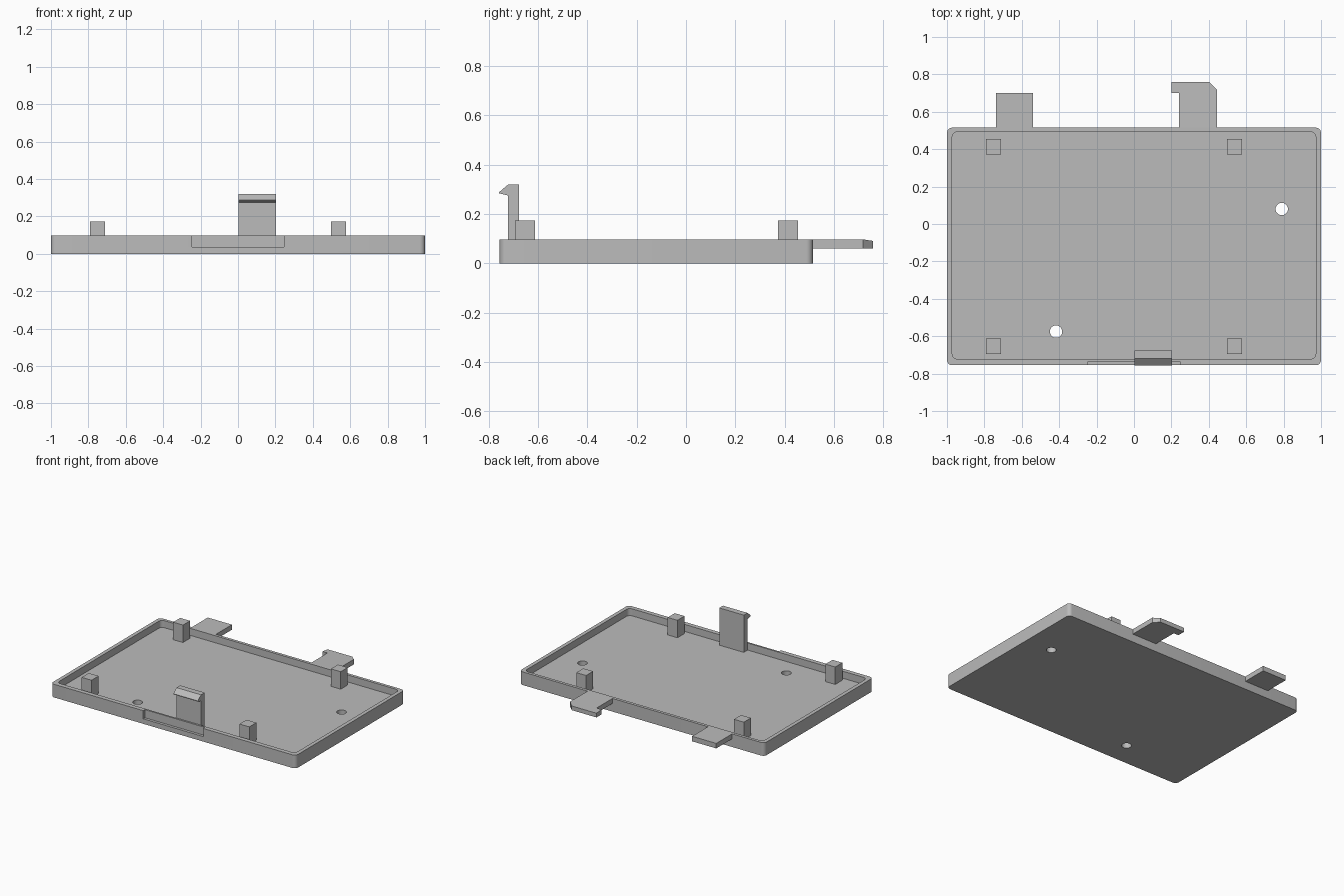
import bpy
import bmesh
from math import cos, sin, pi, radians
from mathutils import Vector

if "Cube" in bpy.data.objects:
    bpy.data.objects.remove(bpy.data.objects["Cube"], do_unlink=True)

GREY = (0.5, 0.5, 0.5, 1)
plastic = bpy.data.materials.new("grey plastic")
plastic.use_nodes = True
plastic.diffuse_color = GREY
plastic.node_tree.nodes["Principled BSDF"].inputs["Base Color"].default_value = GREY

BACK, FRONT = 0.515, -0.755
WALL, RIM, FLOOR = 0.028, 0.097, 0.045


def prism(name, points, sweep):
    """Extrude a closed outline of 3D points along the sweep vector."""
    bm = bmesh.new()
    face = bm.faces.new([bm.verts.new(p) for p in points])
    out = bmesh.ops.extrude_face_region(bm, geom=[face])
    moved = [v for v in out["geom"] if isinstance(v, bmesh.types.BMVert)]
    bmesh.ops.translate(bm, verts=moved, vec=Vector(sweep))
    bmesh.ops.recalc_face_normals(bm, faces=bm.faces[:])
    mesh = bpy.data.meshes.new(name)
    bm.to_mesh(mesh)
    bm.free()
    mesh.materials.append(plastic)
    obj = bpy.data.objects.new(name, mesh)
    bpy.context.collection.objects.link(obj)
    return obj


def slab(name, outline, z0, z1):
    return prism(name, [(x, y, z0) for x, y in outline], (0, 0, z1 - z0))


def rectangle(x0, x1, y0, y1):
    return [(x0, y0), (x1, y0), (x1, y1), (x0, y1)]


def arc(cx, cy, r, start, sweep, steps):
    angles = [start + sweep * i / steps for i in range(steps + 1)]
    return [(cx + r * cos(a), cy + r * sin(a)) for a in angles]


def rounded(x0, x1, y0, y1, r):
    corners = [(x1 - r, y1 - r), (x0 + r, y1 - r), (x0 + r, y0 + r), (x1 - r, y0 + r)]
    return [p for i, (cx, cy) in enumerate(corners)
            for p in arc(cx, cy, r, i * pi / 2, pi / 2, 6)]


def cut(target, cutter):
    cutter.hide_render = True
    mod = target.modifiers.new("cut", "BOOLEAN")
    mod.object, mod.operation, mod.solver = cutter, "DIFFERENCE", "EXACT"
    bpy.context.view_layer.objects.active = target
    bpy.ops.object.modifier_apply(modifier=mod.name)
    bpy.data.objects.remove(cutter, do_unlink=True)


# Shallow tray with a hollow, a front recess and two screw holes
tray = slab("tray", rounded(-1, 1, FRONT, BACK, 0.028), 0, RIM)
cut(tray, slab("hollow", rounded(-1 + WALL, 1 - WALL, FRONT + 0.033, BACK - 0.022, 0.028),
               FLOOR, 0.3))
cut(tray, slab("recess", rectangle(-0.246, 0.246, -0.9, -0.735), 0.037, 0.3))
for x, y in [(0.79, 0.08), (-0.417, -0.575)]:
    cut(tray, slab("hole", arc(x, y, 0.033, 0, 2 * pi, 32)[:-1], -0.1, 0.3))

# Four standing pegs
for side, x in [("right", -0.75), ("left", 0.538)]:
    for end, y in [("front", -0.653), ("back", 0.413)]:
        slab(f"{end}_{side}_peg", rectangle(x - 0.04, x + 0.04, y - 0.041, y + 0.041),
             FLOOR - 0.01, 0.174)

# Hooked snap clip behind the front wall
hook = [(-0.677, FLOOR - 0.01), (-0.677, 0.32), (-0.72, 0.32),
        (-0.757, 0.289), (-0.757, 0.284), (-0.722, 0.275), (-0.722, FLOOR - 0.01)]
prism("snap_clip", [(0.002, y, z) for y, z in hook], (0.2, 0, 0))

# Back tabs: a plain one and a lipped one with a bevelled corner
slab("right_back_tab", rectangle(-0.737, -0.54, BACK - 0.01, 0.7), 0.06, RIM)
tab = slab("left_back_tab", [(0.24, BACK - 0.01), (0.443, BACK - 0.01), (0.443, 0.718),
                             (0.403, 0.758), (0.2, 0.758), (0.2, 0.7), (0.24, 0.7)],
           0.06, RIM)
for v in tab.data.vertices:
    if v.co.y > 0.74 and v.co.z > 0.09:
        v.co.z -= 0.006

# Smooth the rounded corners and hole walls only
bpy.ops.object.select_all(action="DESELECT")
tray.select_set(True)
bpy.context.view_layer.objects.active = tray
bpy.ops.object.shade_smooth_by_angle(angle=radians(30))
